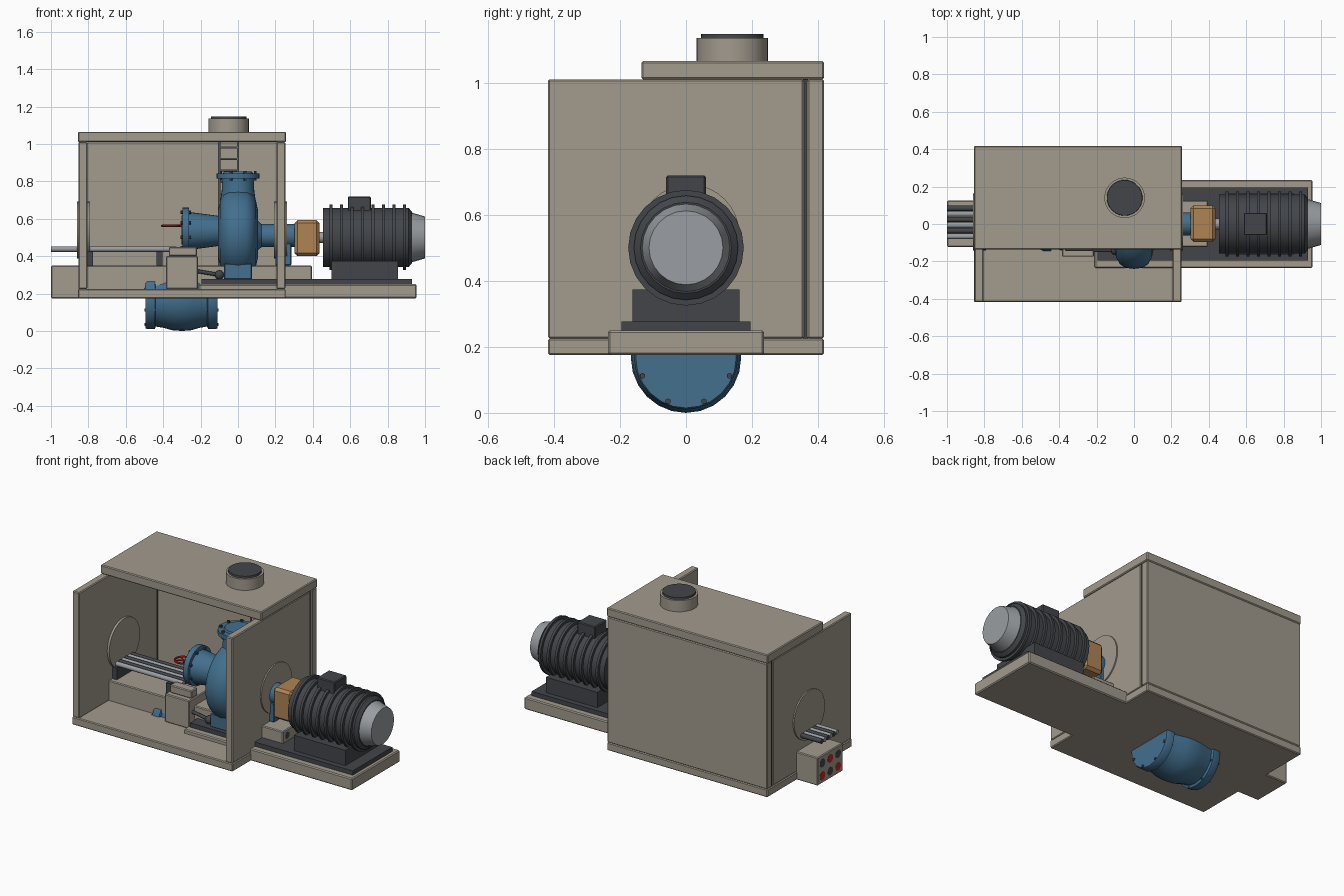
import bpy, bmesh, math
from mathutils import Vector, Matrix

if "Cube" in bpy.data.objects:
    bpy.data.objects.remove(bpy.data.objects["Cube"])


def mat(name, rgb):
    m = bpy.data.materials.new(name)
    m.diffuse_color = (*rgb, 1)
    m.use_nodes = True
    m.node_tree.nodes["Principled BSDF"].inputs["Base Color"].default_value = m.diffuse_color
    return m


CONC = mat("concrete", (0.36, 0.325, 0.27))
BLUE = mat("blue_paint", (0.055, 0.16, 0.27))
DARK = mat("dark_steel", (0.055, 0.06, 0.068))
GREY = mat("light_steel", (0.32, 0.34, 0.36))
ORANGE = mat("guard_orange", (0.42, 0.23, 0.09))
RED = mat("red_paint", (0.5, 0.02, 0.02))


def finish(name, bm, m, bevel=0, smooth=True):
    bmesh.ops.recalc_face_normals(bm, faces=bm.faces)
    me = bpy.data.meshes.new(name)
    bm.to_mesh(me)
    bm.free()
    ob = bpy.data.objects.new(name, me)
    bpy.context.collection.objects.link(ob)
    me.materials.append(m)
    if bevel:
        b = ob.modifiers.new("bevel", 'BEVEL')
        b.width, b.segments = bevel, 1
    if smooth:
        bpy.ops.object.select_all(action='DESELECT')
        ob.select_set(True)
        bpy.context.view_layer.objects.active = ob
        bpy.ops.object.shade_smooth_by_angle(angle=math.radians(35))
    return ob


def box(name, x, y, z, m, bevel=0.005):
    bm = bmesh.new()
    size = Matrix.Diagonal((x[1] - x[0], y[1] - y[0], z[1] - z[0], 1))
    mid = Matrix.Translation((sum(x) / 2, sum(y) / 2, sum(z) / 2))
    bmesh.ops.create_cube(bm, size=1, matrix=mid @ size)
    return finish(name, bm, m, bevel, False)


def lathe(name, origin, profile, m, axis='X', n=28):
    """Revolve (distance along axis, radius) points and cap both ends."""
    bm, rings = bmesh.new(), []
    for d, r in profile:
        ring = []
        for i in range(n):
            a = 2 * math.pi * i / n
            c, s = r * math.cos(a), r * math.sin(a)
            p = {'X': (d, c, s), 'Y': (s, d, c), 'Z': (c, s, d)}[axis]
            ring.append(bm.verts.new(Vector(origin) + Vector(p)))
        rings.append(ring)
    for a, b in zip(rings, rings[1:]):
        for i in range(n):
            bm.faces.new((a[i], a[(i + 1) % n], b[(i + 1) % n], b[i]))
    bm.faces.new(rings[0])
    bm.faces.new(rings[-1])
    return finish(name, bm, m)


def rod(name, p, q, r, m, n=12):
    p, q = Vector(p), Vector(q)
    bm = bmesh.new()
    rot = (q - p).to_track_quat('Z', 'Y').to_matrix().to_4x4()
    bmesh.ops.create_cone(bm, cap_ends=True, segments=n, radius1=r, radius2=r,
                          depth=(q - p).length, matrix=Matrix.Translation((p + q) / 2) @ rot)
    return finish(name, bm, m)


def bolts(name, centre, radius, length, count, axis, r=0.009):
    c = Vector(centre)
    for i in range(count):
        a = 2 * math.pi * (i + 0.5) / count
        u, v = radius * math.cos(a), radius * math.sin(a)
        o = Vector((0, u, v) if axis == 'X' else (u, v, 0))
        h = Vector((length / 2, 0, 0) if axis == 'X' else (0, 0, length / 2))
        rod(f"{name}_{i + 1}", c + o - h, c + o + h, r, DARK, 6)


# Concrete chamber, open at the front
box("chamber_floor", (-0.855, 0.255), (-0.418, 0.418), (0.175, 0.225), CONC)
box("left_wall", (-0.853, -0.805), (-0.418, 0.357), (0.225, 1.01), CONC)
box("right_wall", (0.205, 0.253), (-0.418, 0.357), (0.225, 1.01), CONC)
box("back_wall", (-0.853, 0.253), (0.367, 0.418), (0.225, 1.01), CONC)
box("left_wall_seam", (-0.845, -0.81), (0.355, 0.369), (0.225, 1.01), DARK, 0)
box("right_wall_seam", (0.21, 0.245), (0.355, 0.369), (0.225, 1.01), DARK, 0)
box("roof_slab", (-0.856, 0.256), (-0.135, 0.418), (1.01, 1.065), CONC)
lathe("left_wall_sleeve", (-0.829, 0.01, 0.54), [(-0.032, 0.152), (0.038, 0.152)], CONC, n=32)
lathe("right_wall_sleeve", (0.229, 0.01, 0.54), [(-0.036, 0.152), (0.032, 0.152)], CONC, n=32)

# Manhole and ladder
lathe("manhole_neck", (-0.05, 0.14, 0), [(1.06, 0.108), (1.135, 0.108)], CONC, 'Z', 36)
lathe("manhole_cover", (-0.05, 0.14, 0), [(1.13, 0.096), (1.147, 0.094)], DARK, 'Z', 36)
for i, x in enumerate((-0.1, 0.0)):
    rod(f"ladder_rail_{i + 1}", (x, 0.27, 0.225), (x, 0.27, 1.02), 0.006, GREY, 8)
for i in range(12):
    z = 0.3 + i * 0.062
    rod(f"ladder_rung_{i + 1}", (-0.1, 0.27, z), (0, 0.27, z), 0.005, GREY, 8)

# Cable duct, its bores and the cables above it
box("cable_duct", (-0.999, 0.395), (-0.122, 0.126), (0.175, 0.35), CONC)
for i in range(6):
    y, z = -0.075 + 0.077 * (i % 3), 0.22 + 0.08 * (i // 3)
    lathe(f"duct_bore_{i + 1}", (-0.999, y, z), [(-0.001, 0.026), (0.004, 0.026)],
          RED if i in (0, 2, 4) else DARK, n=20)
lathe("duct_end_bore", (0.395, -0.075, 0.312), [(-0.004, 0.02), (0.001, 0.02)], DARK, n=20)
for i in range(6):
    y = -0.066 + 0.03 * i
    rod(f"cable_{i + 1}", (-1.0, y, 0.438), (-0.33, y, 0.438), 0.0145,
        GREY if i % 2 == 0 else DARK, 14)
for i, x in enumerate((-0.79, -0.42)):
    box(f"cable_rest_{i + 1}", (x - 0.015, x + 0.015), (-0.09, 0.11), (0.345, 0.424), DARK, 0)

# Valve body below the floor
lathe("valve_body", (0, 0, 0.167), [
    (-0.495, 0.152), (-0.485, 0.157), (-0.445, 0.157), (-0.44, 0.143), (-0.4, 0.15),
    (-0.35, 0.163), (-0.3, 0.167), (-0.25, 0.163), (-0.205, 0.15), (-0.165, 0.143),
    (-0.16, 0.157), (-0.12, 0.157), (-0.11, 0.152)], BLUE, n=24)
bolts("valve_left_bolt", (-0.47, 0, 0.167), 0.143, 0.06, 8, 'X')
bolts("valve_right_bolt", (-0.135, 0, 0.167), 0.143, 0.06, 8, 'X')

# Suction pipe saddle
box("saddle_block", (-0.385, -0.215), (-0.175, 0.175), (0.225, 0.4), CONC)
for side in (-1, 1):
    box("saddle_cheek", (-0.37, -0.22), sorted((side * 0.085, side * 0.145)), (0.4, 0.448), CONC)

# Plinth and steel base frame
box("plinth", (-0.21, 0.954), (-0.236, 0.236), (0.175, 0.25), CONC, 0.006)
box("base_frame", (-0.195, 0.93), (-0.195, 0.195), (0.25, 0.277), DARK, 0)

# Pump: casing, outlet, inlet, shaft housing
lathe("pump_volute", (0, 0, 0.52), [
    (-0.108, 0.09), (-0.106, 0.13), (-0.095, 0.18), (-0.075, 0.215), (-0.045, 0.234),
    (0, 0.24), (0.045, 0.234), (0.075, 0.215), (0.095, 0.18), (0.106, 0.13),
    (0.108, 0.09)], BLUE, n=40)
lathe("outlet_pipe", (0, 0, 0), [(0.62, 0.103), (0.7, 0.094), (0.75, 0.087), (0.82, 0.085)],
      BLUE, 'Z')
lathe("outlet_flange", (0, 0, 0), [(0.815, 0.115), (0.842, 0.115), (0.842, 0.08), (0.852, 0.075)],
      BLUE, 'Z')
bolts("outlet_bolt", (0, 0, 0.83), 0.1, 0.05, 8, 'Z')
lathe("inlet_pipe", (0, 0, 0.535), [(-0.28, 0.1), (-0.25, 0.1), (-0.1, 0.08), (-0.08, 0.11)], BLUE)
lathe("inlet_flange", (0, 0, 0.54), [(-0.303, 0.075), (-0.296, 0.08), (-0.296, 0.12), (-0.263, 0.12)],
      BLUE)
bolts("inlet_bolt", (-0.28, 0, 0.54), 0.103, 0.055, 8, 'X')
lathe("bearing_housing", (0, 0, 0.51), [(0.1, 0.085), (0.125, 0.062), (0.31, 0.062)], BLUE)
box("bearing_foot", (0.2, 0.285), (-0.05, 0.05), (0.35, 0.47), BLUE)
box("pump_foot", (-0.075, 0.075), (-0.17, 0.17), (0.275, 0.36), BLUE)
rod("drain_pipe", (-0.22, -0.14, 0.32), (-0.1, -0.14, 0.3), 0.01, DARK)
bm = bmesh.new()
bmesh.ops.create_uvsphere(bm, u_segments=14, v_segments=8, radius=0.025,
                          matrix=Matrix.Translation((-0.1, -0.14, 0.3)))
finish("drain_elbow", bm, DARK)

# Handwheel beside the inlet
bpy.ops.mesh.primitive_torus_add(major_segments=24, minor_segments=8, major_radius=0.046,
                                 minor_radius=0.006, location=(-0.36, -0.03, 0.562))
wheel = bpy.context.object
wheel.name = "handwheel_rim"
wheel.data.materials.append(RED)
bpy.ops.object.shade_smooth_by_angle()
for i in range(2):
    d = Vector((1, 1 - 2 * i, 0)).normalized() * 0.045
    c = Vector((-0.36, -0.03, 0.562))
    rod(f"handwheel_spoke_{i + 1}", c - d, c + d, 0.004, RED, 8)
rod("handwheel_spindle", (-0.36, -0.03, 0.562), (-0.295, -0.03, 0.562), 0.006, RED, 8)

# Coupling guard and motor
box("coupling_guard", (0.303, 0.435), (-0.095, 0.1), (0.4, 0.593), ORANGE, 0.016)
rod("motor_shaft", (0.42, 0, 0.5), (0.47, 0, 0.5), 0.03, GREY)
box("motor_foot", (0.5, 0.855), (-0.162, 0.162), (0.275, 0.373), DARK, 0)
lathe("motor_body", (0, 0, 0.5), [(0.455, 0.14), (0.455, 0.158), (0.912, 0.158), (0.93, 0.138)],
      DARK, n=24)
for i in range(8):
    x = 0.496 + i * 0.0565
    lathe(f"motor_fin_{i + 1}", (x, 0, 0.5), [(-0.008, 0.175), (0.008, 0.175)], DARK, n=24)
lathe("fan_cowl", (0, 0, 0.5), [(0.912, 0.138), (1.0, 0.112)], GREY, n=24)
box("terminal_box", (0.587, 0.71), (-0.06, 0.06), (0.64, 0.719), DARK)
